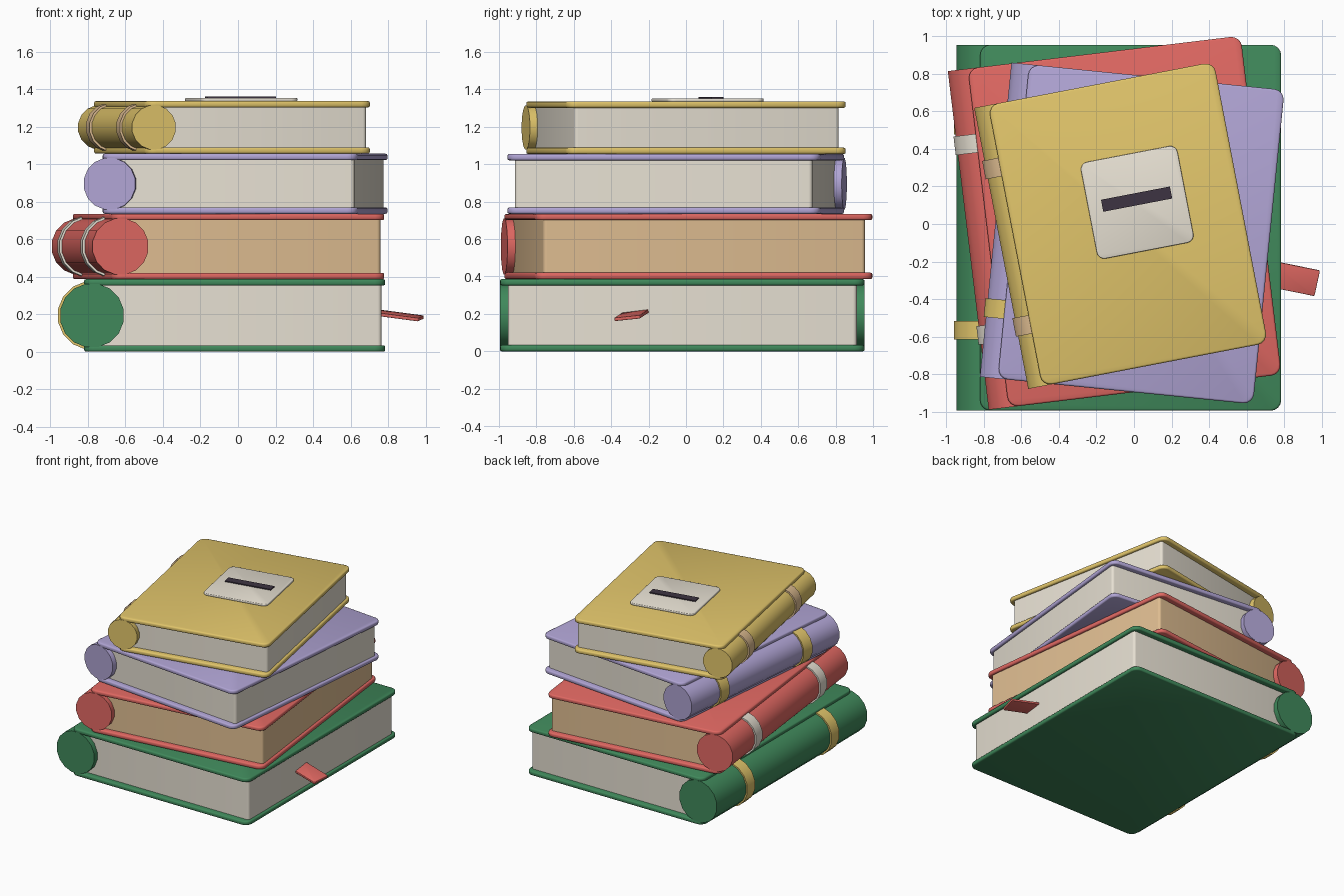
import bpy, bmesh, math
from mathutils import Matrix, Vector

cube = bpy.data.objects.get("Cube")
if cube:
    bpy.data.objects.remove(cube, do_unlink=True)


def material(name, colour):
    mat = bpy.data.materials.new(name)
    mat.use_nodes = True
    mat.diffuse_color = (*colour, 1)
    mat.node_tree.nodes["Principled BSDF"].inputs["Base Color"].default_value = (*colour, 1)
    return mat


MATS = {
    "green": material("green", (0.051, 0.25, 0.105)),
    "red": material("red", (0.745, 0.138, 0.122)),
    "lavender": material("lavender", (0.434, 0.371, 0.658)),
    "yellow": material("yellow", (0.745, 0.552, 0.144)),
    "ivory": material("ivory", (0.80, 0.75, 0.65)),
    "tan": material("tan", (0.745, 0.515, 0.287)),
    "dark": material("dark", (0.048, 0.034, 0.054)),
}


def finish(name, bm, colour, place, angle):
    bmesh.ops.recalc_face_normals(bm, faces=bm.faces[:])
    mesh = bpy.data.meshes.new(name)
    bm.to_mesh(mesh)
    bm.free()
    mesh.materials.append(MATS[colour])
    obj = bpy.data.objects.new(name, mesh)
    bpy.context.collection.objects.link(obj)
    obj.matrix_world = place
    bpy.ops.object.select_all(action="DESELECT")
    obj.select_set(True)
    bpy.context.view_layer.objects.active = obj
    bpy.ops.object.shade_smooth_by_angle(angle=math.radians(angle))
    return obj


def slab(name, x0, x1, y0, y1, z0, z1, corner, edge, colour, place, angle=50):
    """Flat plate with rounded corners in plan and softened rims."""
    bm = bmesh.new()
    outline = []
    corners = [(x1, y1, -1, -1), (x0, y1, 1, -1), (x0, y0, 1, 1), (x1, y0, -1, 1)]
    for quarter, (x, y, sx, sy) in enumerate(corners):
        for step in range(5):
            a = (quarter + step / 4) * math.pi / 2
            outline.append(bm.verts.new((x + sx * corner + corner * math.cos(a),
                                         y + sy * corner + corner * math.sin(a), z0)))
    base = bm.faces.new(outline)
    top = bmesh.ops.extrude_face_region(bm, geom=[base])["geom"]
    bmesh.ops.translate(bm, vec=(0, 0, z1 - z0),
                        verts=[v for v in top if isinstance(v, bmesh.types.BMVert)])
    if edge:
        rims = [e for e in bm.edges if abs(e.verts[0].co.z - e.verts[1].co.z) < 1e-6]
        bmesh.ops.bevel(bm, geom=rims, offset=edge, segments=2, profile=0.5, affect="EDGES")
    return finish(name, bm, colour, place, angle)


def rod(name, radius, length, centre, colour, place, sides=16):
    """Cylinder lying along the book's length."""
    bm = bmesh.new()
    lie = (Matrix.Translation(centre) @ Matrix.Rotation(math.pi / 2, 4, "X")
           @ Matrix.Rotation(math.pi / sides, 4, "Z"))
    bmesh.ops.create_cone(bm, cap_ends=True, segments=sides, radius1=radius,
                          radius2=radius, depth=length, matrix=lie)
    return finish(name, bm, colour, place, 35)


def book(name, centre, turn, width, length, z0, z1, radius, cover, pages, band):
    place = Matrix.Translation((*centre, 0)) @ Matrix.Rotation(turn, 4, "Z")
    w, l, t = width / 2, length / 2, 0.034
    for part, low in (("bottom_cover", z0), ("top_cover", z1 - t)):
        slab(f"{name}_{part}", -w, w, -l, l, low, low + t, 0.055, 0.01, cover, place)
    slab(f"{name}_pages", -w + 0.04, w - 0.02, -l + 0.042, l - 0.042,
         z0 + t - 0.005, z1 - t + 0.005, 0.02, 0, pages, place)
    middle = (z0 + z1) / 2
    rod(f"{name}_spine", radius, length, (-w + 0.042, 0, middle), cover, place)
    for side, part in ((-1, "front"), (1, "back")):
        rod(f"{name}_{part}_band", radius + 0.012, 0.1,
            (-w + 0.042, side * 0.28 * length, middle), band, place)
    return place


# Stack of books, from the bottom up
book("green_book", (-0.018, -0.02), 0, 1.605, 1.95, 0, 0.386, 0.172,
     "green", "ivory", "yellow")
book("red_book", (-0.05, 0.013), 0.12, 1.465, 1.818, 0.386, 0.735, 0.152,
     "red", "tan", "ivory")
book("lavender_book", (0.038, -0.055), -0.1, 1.368, 1.683, 0.735, 1.055, 0.14,
     "lavender", "ivory", "yellow")
top = book("yellow_book", (-0.032, 0), 0.19, 1.225, 1.525, 1.055, 1.336, 0.12,
           "yellow", "ivory", "tan")

# Label plate and its dark title bar on the top book
label = top @ Matrix.Translation((0.07, 0.104, 0))
slab("label_plate", -0.262, 0.262, -0.262, 0.262, 1.334, 1.352, 0.04, 0.005, "ivory", label)
slab("title_bar", -0.187, 0.187, -0.015, 0.05, 1.351, 1.36, 0.003, 0, "dark", label)

# Bookmark ribbon sticking out of the bottom book
ribbon = (Matrix.Translation((0.84, -0.288, 0.195)) @ Matrix.Rotation(-0.2, 4, "Z")
          @ Matrix.Rotation(0.13, 4, "Y") @ Matrix.Rotation(0.1, 4, "X"))
slab("bookmark", -0.14, 0.14, -0.07, 0.07, -0.009, 0.009, 0.008, 0.003, "red", ribbon)
